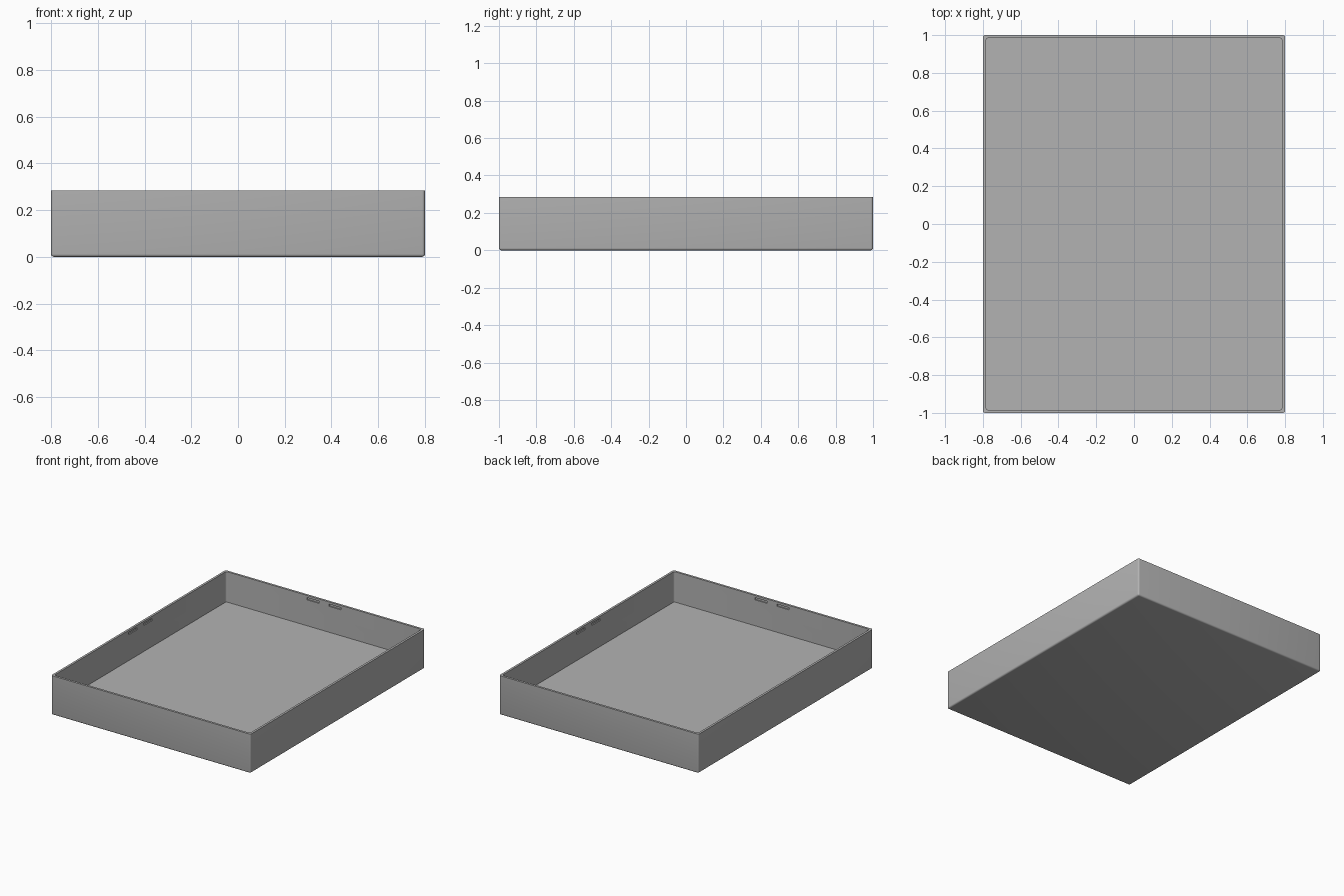
import bpy
import bmesh
from math import radians
from mathutils import Matrix, Vector

if "Cube" in bpy.data.objects:
    bpy.data.objects.remove(bpy.data.objects["Cube"])

WIDTH, LENGTH, HEIGHT = 1.6, 2.0, 0.284
WALL, FLOOR, ROUND = 0.016, 0.064, 0.012
GREY = (0.45, 0.45, 0.45, 1)

material = bpy.data.materials.new("plain grey")
material.use_nodes = True
material.diffuse_color = GREY
material.node_tree.nodes["Principled BSDF"].inputs["Base Color"].default_value = GREY


def box(name, size, centre, radius=0, round_bottom=False):
    """Box with optionally rounded upright edges and bottom rim."""
    bm = bmesh.new()
    bmesh.ops.create_cube(bm, size=1, matrix=Matrix.Translation(centre) @ Matrix.Diagonal((*size, 1)))
    if radius:
        def rounded(edge):
            a, b = (v.co.z for v in edge.verts)
            return abs(a - b) > 0.01 or (round_bottom and max(a, b) < centre[2])
        bmesh.ops.bevel(bm, geom=[e for e in bm.edges if rounded(e)], offset=radius,
                        segments=4, profile=0.5, affect='EDGES')
    mesh = bpy.data.meshes.new(name)
    bm.to_mesh(mesh)
    bm.free()
    mesh.materials.append(material)
    obj = bpy.data.objects.new(name, mesh)
    bpy.context.collection.objects.link(obj)
    return obj


def cut(target, cutter):
    """Subtract the cutter from the target and discard it."""
    cutter.hide_render = True
    mod = target.modifiers.new("cut", 'BOOLEAN')
    mod.operation, mod.solver, mod.object = 'DIFFERENCE', 'EXACT', cutter
    bpy.context.view_layer.objects.active = target
    bpy.ops.object.modifier_apply(modifier=mod.name)
    bpy.data.objects.remove(cutter)


# Open tray: rounded outer block with a hollow
tray = box("tray", (WIDTH, LENGTH, HEIGHT), Vector((0, 0, HEIGHT / 2)), ROUND, True)
inner_x, inner_y = WIDTH / 2 - WALL, LENGTH / 2 - WALL
cut(tray, box("hollow", (inner_x * 2, inner_y * 2, HEIGHT),
              Vector((0, 0, FLOOR + HEIGHT / 2)), ROUND))

# Pairs of shallow catch slots near the top of each inner wall
SLOT, SLOT_TALL, SLOT_DEEP = 0.095, 0.016, 0.016
slot_z = HEIGHT - 0.024
for side in (-1, 1):
    for offset in (-0.088, 0.088):
        cut(tray, box("end_slot", (SLOT, SLOT_DEEP, SLOT_TALL),
                      Vector((offset, side * inner_y, slot_z))))
        cut(tray, box("side_slot", (SLOT_DEEP, SLOT, SLOT_TALL),
                      Vector((side * inner_x, offset, slot_z))))

# Smooth the rounded edges, keep the corners crisp
bpy.ops.object.select_all(action='DESELECT')
tray.select_set(True)
bpy.context.view_layer.objects.active = tray
bpy.ops.object.shade_smooth_by_angle(angle=radians(35))
